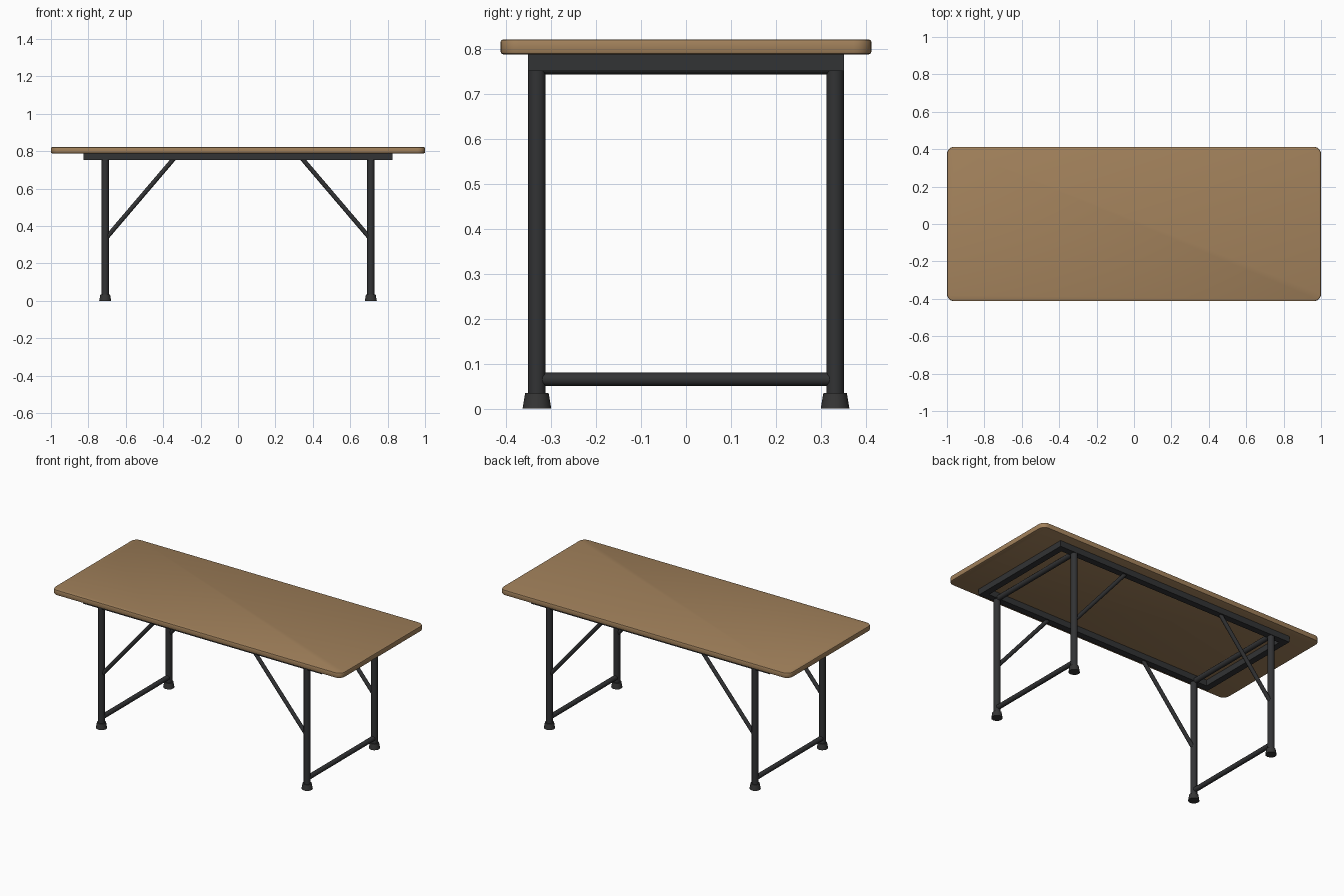
import bpy, bmesh, math
from mathutils import Vector

if "Cube" in bpy.data.objects:
    bpy.data.objects.remove(bpy.data.objects["Cube"])


def material(name, rgb):
    m = bpy.data.materials.new(name)
    m.diffuse_color = (*rgb, 1)
    m.use_nodes = True
    m.node_tree.nodes["Principled BSDF"].inputs["Base Color"].default_value = m.diffuse_color
    return m


WOOD = material("tan wood", (0.36, 0.22, 0.105))
STEEL = material("dark steel", (0.032, 0.033, 0.035))
RUBBER = material("dark rubber", (0.036, 0.036, 0.036))


def finish(name, bm, mat, smooth=True):
    bmesh.ops.recalc_face_normals(bm, faces=bm.faces)
    me = bpy.data.meshes.new(name)
    bm.to_mesh(me)
    bm.free()
    ob = bpy.data.objects.new(name, me)
    bpy.context.collection.objects.link(ob)
    me.materials.append(mat)
    if smooth:
        bpy.context.view_layer.objects.active = ob
        ob.select_set(True)
        bpy.ops.object.shade_smooth_by_angle(angle=math.radians(35))
        ob.select_set(False)
    return ob


def tube(name, a, b, r1, r2=None, mat=STEEL, sides=12):
    a, b = Vector(a), Vector(b)
    bm = bmesh.new()
    bmesh.ops.create_cone(bm, cap_ends=True, segments=sides, radius1=r1,
                          radius2=r2 or r1, depth=(b - a).length)
    rot = Vector((0, 0, 1)).rotation_difference(b - a)
    for v in bm.verts:
        v.co = rot @ v.co + (a + b) / 2
    return finish(name, bm, mat)


def box(name, centre, size, mat=STEEL):
    bm = bmesh.new()
    bmesh.ops.create_cube(bm, size=1)
    for v in bm.verts:
        v.co = Vector([c + p * s for c, p, s in zip(centre, v.co, size)])
    return finish(name, bm, mat, False)


# tabletop: rounded rectangle slab with softened rims
W, D, R, Z0, Z1 = 1.0, 0.413, 0.04, 0.789, 0.822
bm = bmesh.new()
verts = []
for k, (sx, sy) in enumerate([(1, 1), (-1, 1), (-1, -1), (1, -1)]):
    for i in range(7):
        t = math.pi / 2 * (k + i / 6)
        verts.append(bm.verts.new((sx * (W - R) + R * math.cos(t),
                                   sy * (D - R) + R * math.sin(t), Z0)))
base = bm.faces.new(verts)
ext = bmesh.ops.extrude_face_region(bm, geom=[base], use_keep_orig=True)
for g in ext["geom"]:
    if isinstance(g, bmesh.types.BMVert):
        g.co.z = Z1
rims = [e for e in bm.edges if abs(e.verts[0].co.z - e.verts[1].co.z) < 1e-6]
bmesh.ops.bevel(bm, geom=rims, offset=0.006, segments=2, profile=0.5, affect='EDGES')
finish("tabletop", bm, WOOD)

# under-frame rails
LX, LY = 0.71, 0.332
for s, n in ((-1, "front"), (1, "back")):
    box(n + "_rail", (0, s * LY, 0.7705), (1.65, 0.04, 0.037))
for s, n in ((-1, "left"), (1, "right")):
    box(n + "_end_rail", (s * 0.805, 0, 0.7705), (0.04, 0.624, 0.037))

# folding leg sets with braces and feet
for sx, nx in ((-1, "left"), (1, "right")):
    for sy, ny in ((-1, "front"), (1, "back")):
        n, x, y = f"{ny}_{nx}_", sx * LX, sy * LY
        tube(n + "leg", (x, y, 0.02), (x, y, 0.775), 0.0195)
        tube(n + "foot", (x, y, 0), (x, y, 0.035), 0.032, 0.026, RUBBER)
        tube(n + "brace", (x, y, 0.33), (sx * 0.333, y, 0.772), 0.012)
    tube(nx + "_hinge_bar", (sx * LX, -LY, 0.76), (sx * LX, LY, 0.76), 0.016)
    tube(nx + "_stretcher", (sx * LX, -LY, 0.065), (sx * LX, LY, 0.065), 0.015)
